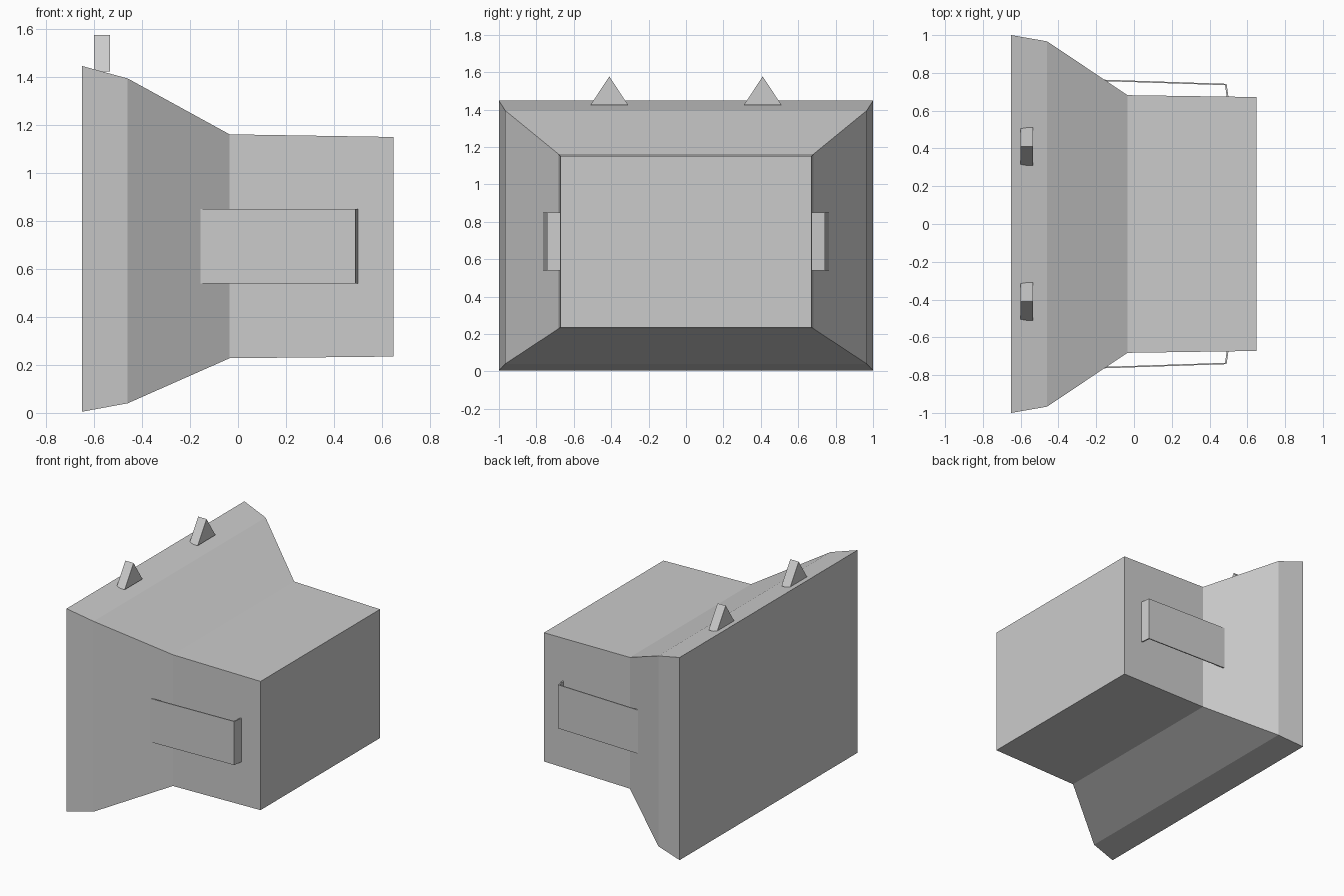
import bpy, bmesh
from mathutils import Vector

if "Cube" in bpy.data.objects:
    bpy.data.objects.remove(bpy.data.objects["Cube"])

grey = bpy.data.materials.new("light_grey")
grey.diffuse_color = (0.6, 0.6, 0.6, 1)
grey.use_nodes = True
grey.node_tree.nodes["Principled BSDF"].inputs["Base Color"].default_value = grey.diffuse_color


def loft(name, rings):
    """Skin closed rings of equal point count and cap both ends."""
    bm = bmesh.new()
    loops = [[bm.verts.new(p) for p in ring] for ring in rings]
    n = len(loops[0])
    for a, b in zip(loops, loops[1:]):
        for i in range(n):
            j = (i + 1) % n
            bm.faces.new((a[i], a[j], b[j], b[i]))
    bm.faces.new(loops[0][::-1])
    bm.faces.new(loops[-1])
    bmesh.ops.recalc_face_normals(bm, faces=bm.faces)
    mesh = bpy.data.meshes.new(name)
    bm.to_mesh(mesh)
    bm.free()
    mesh.materials.append(grey)
    obj = bpy.data.objects.new(name, mesh)
    bpy.context.collection.objects.link(obj)
    return obj


# Body: rectangular sections (x, half width, bottom, top) from flared plate to box
sections = [(-0.65, 1.0, 0.005, 1.447), (-0.46, 0.967, 0.04, 1.395),
            (-0.035, 0.682, 0.228, 1.162), (0.648, 0.672, 0.235, 1.151)]
loft("body", [[(x, -w, lo), (x, w, lo), (x, w, hi), (x, -w, hi)]
              for x, w, lo, hi in sections])

# Side handles: thin bent straps, mirrored across y
strap = [(-0.16, 0.764), (0.49, 0.742), (0.5, 0.672),
         (0.491, 0.672), (0.482, 0.735), (-0.15, 0.756)]
for side, label in ((-1, "front"), (1, "back")):
    loft(label + "_handle", [[(x, side * y, z) for x, y in strap]
                             for z in (0.54, 0.85)])

# Triangular hooks on the top edge
for y, label in ((-0.41, "front"), (0.41, "back")):
    loft(label + "_hook", [[(x, y - 0.1, 1.425), (x, y + 0.1, 1.425), (x, y, 1.577)]
                           for x in (-0.6, -0.535)])
